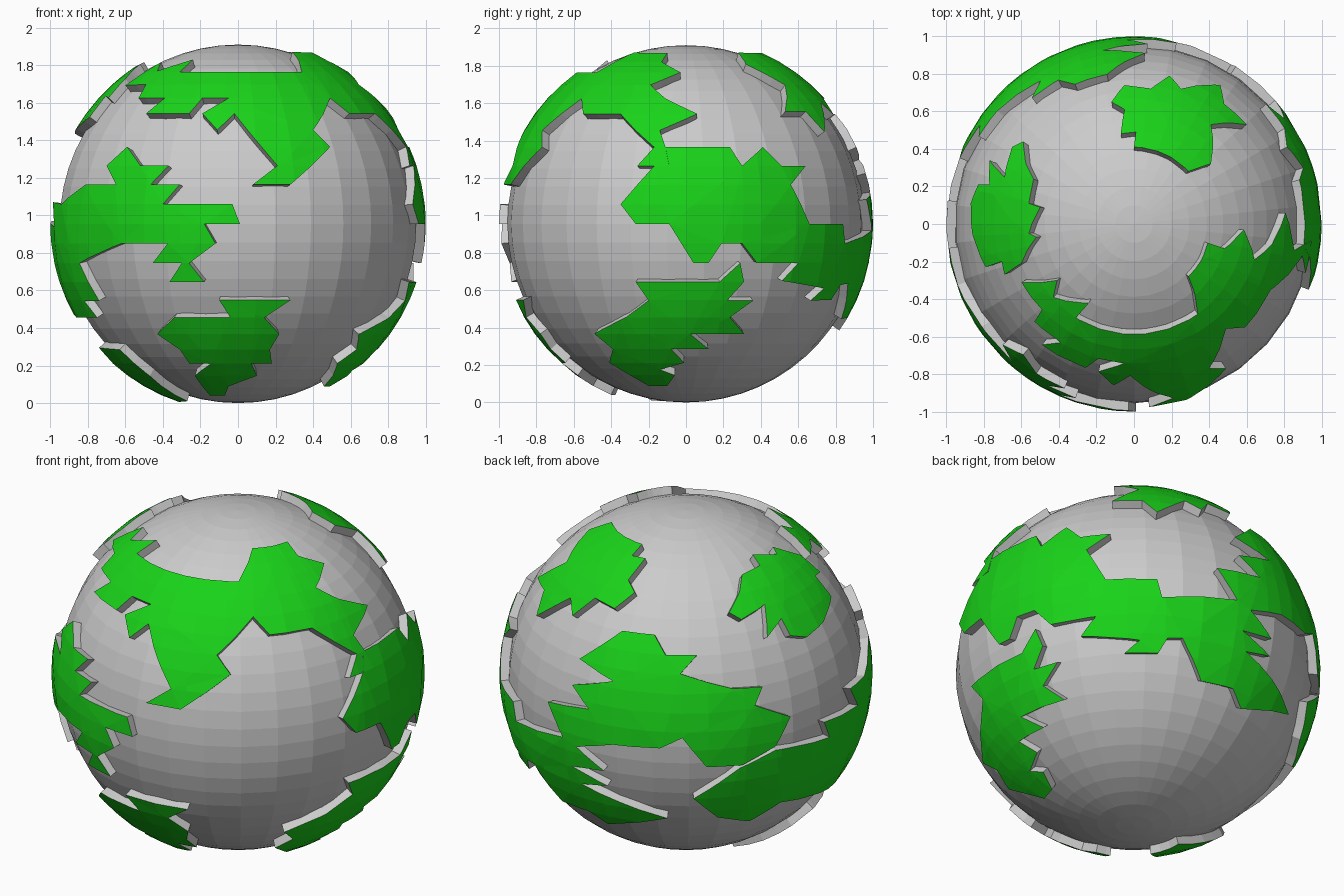
import bpy, bmesh
from math import radians, degrees, sin, cos, asin, atan2, sqrt
from mathutils import Vector

if "Cube" in bpy.data.objects:
    bpy.data.objects.remove(bpy.data.objects["Cube"])

CORE, LAND, WALL_FOOT = 0.955, 1.0, 0.93
CENTRE = Vector((0, 0, CORE))
# Viewing directions (azimuth, elevation) in which coast points are given
FRONT, RIGHT, TOP = (-90, 0), (0, 0), (-90, 90)
BACK_LEFT, BELOW = (125, 25), (50, -30)

green = bpy.data.materials.new("land_green")
green.diffuse_color = (0.01, 0.65, 0.01, 1)
green.use_nodes = True
green.node_tree.nodes["Principled BSDF"].inputs["Base Color"].default_value = green.diffuse_color


def to_lonlat(view, pts):
    """Project flat points seen from a direction onto the globe."""
    a, e = (radians(t) for t in view)
    right = Vector((-sin(a), cos(a), 0))
    toward = Vector((cos(a) * cos(e), sin(a) * cos(e), sin(e)))
    up = toward.cross(right)
    out = []
    for u, v in pts:
        p = (right * u + up * v + toward * sqrt(max(0, 1 - u * u - v * v))).normalized()
        out.append((degrees(atan2(p.y, p.x)), degrees(asin(p.z))))
    return out


def make_land(name, *coast):
    """Raised land: outline in lon/lat, cut on the globe grid, wrapped, walled."""
    pts = []
    for view, seg in coast:
        pts += to_lonlat(view, seg)
    flat = []
    for lon, lat in pts:                       # keep longitudes continuous
        if flat:
            lon += 360 * round((flat[-1][0] - lon) / 360)
        flat.append((lon, lat))
    bm = bmesh.new()
    face = bm.faces.new([bm.verts.new((x, y, 0)) for x, y in flat])
    face.normal_update()
    bmesh.ops.triangulate(bm, faces=[face])
    for axis, step in ((0, 12), (1, 6)):
        no = Vector((1 - axis, axis, 0))
        for k in range(-720 // step, 720 // step):
            bmesh.ops.bisect_plane(bm, geom=bm.verts[:] + bm.edges[:] + bm.faces[:],
                                   plane_co=no * k * step, plane_no=no, dist=1e-4)
    for v in bm.verts:
        lon, lat = radians(v.co.x), radians(v.co.y)
        v.co = LAND * Vector((cos(lat) * cos(lon), cos(lat) * sin(lon), sin(lat)))
    tops = bm.faces[:]
    for f in tops:
        f.normal_update()
        if f.normal.dot(f.calc_center_median()) < 0:
            f.normal_flip()
    rim = [e for e in bm.edges if e.is_boundary]
    ext = bmesh.ops.extrude_edge_only(bm, edges=rim)["geom"]
    for g in ext:
        if isinstance(g, bmesh.types.BMVert):
            g.co *= WALL_FOOT / LAND
        elif isinstance(g, bmesh.types.BMFace):
            g.material_index = 1
    me = bpy.data.meshes.new(name)
    bm.to_mesh(me)
    bm.free()
    me.materials.append(green)
    me.materials.append(None)
    ob = bpy.data.objects.new(name, me)
    ob.location = CENTRE
    bpy.context.collection.objects.link(ob)


# Grey globe
bpy.ops.mesh.primitive_uv_sphere_add(segments=30, ring_count=30, radius=CORE, location=CENTRE)
bpy.context.object.name = "globe"

# Northern land across the front, reaching down on the right
make_land("north_land",
    (TOP, [(-.60, -.31), (-.41, -.30), (-.43, -.39), (-.24, -.42), (-.31, -.50),
           (.34, -.48), (.29, -.28), (.36, -.19)]),
    (RIGHT, [(-.10, .914), (-.13, .866), (-.03, .81), (-.19, .743), (-.11, .67), (.06, .588),
             (-.14, .5), (-.11, .41), (-.09, .31), (-.26, .31), (-.17, .41), (-.27, .5),
             (-.35, .588), (-.55, .588)]),
    (FRONT, [(.49, .67), (.40, .5), (.49, .41), (.28, .21), (.08, .21), (.21, .31),
             (-.02, .588), (-.11, .5), (-.19, .588), (-.05, .67), (-.19, .67), (-.26, .588),
             (-.49, .588), (-.39, .67), (-.53, .67), (-.49, .743)]))

# Large land wrapping from the right side round the back
make_land("east_land",
    (RIGHT, [(-.17, .31), (-.12, .41), (.235, .41), (.30, .31), (.41, .41), (.51, .31),
             (.64, .31), (.56, .21), (.66, 0), (.84, 0), (.85, -.105)]),
    (BACK_LEFT, [(-.66, -.35), (-.74, -.16), (-.52, -.20), (-.61, -.07), (-.39, -.05),
                 (-.57, .07), (-.34, .22), (-.17, .20), (-.11, .09), (.06, .09), (-.03, -.01),
                 (.25, -.09), (.41, -.08), (.37, -.18), (.56, -.24), (.48, -.40), (.30, -.50),
                 (.11, -.51), (-.02, -.355), (-.14, -.41), (-.39, -.39), (-.59, -.40),
                 (-.44, -.53), (-.61, -.505), (-.42, -.61), (-.56, -.60), (-.35, -.70)]),
    (BELOW, [(.83, -.23), (.575, -.20), (.53, -.09), (.36, -.05), (.26, .18), (.18, .18),
             (.13, .10), (-.05, .10), (.03, .17), (-.285, .19)]),
    (RIGHT, [(.60, -.21), (.38, -.21), (.30, -.105), (.19, -.105), (.12, -.21), (.04, -.21),
             (-.09, 0), (-.27, 0), (-.35, .105)]))

# Arm below the large land
make_land("south_east_land",
    (RIGHT, [(-.27, -.31), (.18, -.31), (.29, -.21), (.31, -.31), (.22, -.41), (.36, -.41),
             (.235, -.5), (.31, -.588), (.02, -.588), (.12, -.67), (-.08, -.67), (-.01, -.743),
             (-.14, -.78), (-.06, -.81), (-.10, -.866), (-.20, -.866), (-.41, -.743),
             (-.39, -.67), (-.49, -.588), (-.32, -.5), (-.20, -.41)]))

# Land from the front left round to the lower back left
make_land("west_land",
    (FRONT, [(-.94, .105), (-.81, .21), (-.65, .21), (-.70, .31), (-.59, .41), (-.52, .31),
             (-.37, .31), (-.465, .21), (-.31, .21), (-.40, .105), (-.03, .105), (.01, 0),
             (-.18, 0), (-.12, -.105), (-.26, -.21), (-.18, -.31), (-.365, -.31), (-.30, -.21),
             (-.455, -.21), (-.375, -.105), (-.62, -.105), (-.845, -.21), (-.74, -.41),
             (-.82, -.41), (-.75, -.5), (-.86, -.5)]),
    (BACK_LEFT, [(.505, -.70), (.34, -.80), (.17, -.78), (.04, -.68), (.29, -.515), (.48, -.42),
                 (.77, -.35), (.74, -.27), (.92, -.18), (.88, -.09)]))

# Southern land at the front
make_land("south_land",
    (FRONT, [(-.10, -.407), (.28, -.407), (.14, -.5), (.22, -.588), (.17, -.67), (.18, -.743),
             (.07, -.743), (.10, -.81), (-.05, -.866), (-.07, -.914), (-.15, -.914),
             (-.23, -.81), (-.14, -.743), (-.26, -.743), (-.31, -.67), (-.43, -.588),
             (-.34, -.5), (-.04, -.5)]))

# Small southern land on the left
make_land("south_west_land",
    (FRONT, [(-.74, -.66), (-.63, -.67), (-.47, -.81), (-.27, -.945), (-.31, -.951),
             (-.50, -.866), (-.66, -.75)]))

# Two islands near the top
make_land("north_east_island",
    (TOP, [(-.05, .74), (.09, .72), (.19, .79), (.25, .72), (.46, .74), (.48, .64), (.60, .53),
           (.41, .53), (.41, .32), (.29, .28), (.19, .36), (0, .41), (.01, .49), (-.07, .48),
           (-.05, .61), (-.12, .65)]))
make_land("north_west_island",
    (TOP, [(-.59, .44), (-.575, .32), (-.535, .24), (-.56, .11), (-.50, .09), (-.56, -.05),
           (-.52, -.07), (-.60, -.21), (-.69, -.27), (-.705, -.20), (-.79, -.23), (-.86, -.06),
           (-.87, .11), (-.83, .21), (-.77, .21), (-.77, .34), (-.69, .25), (-.65, .41)]))
